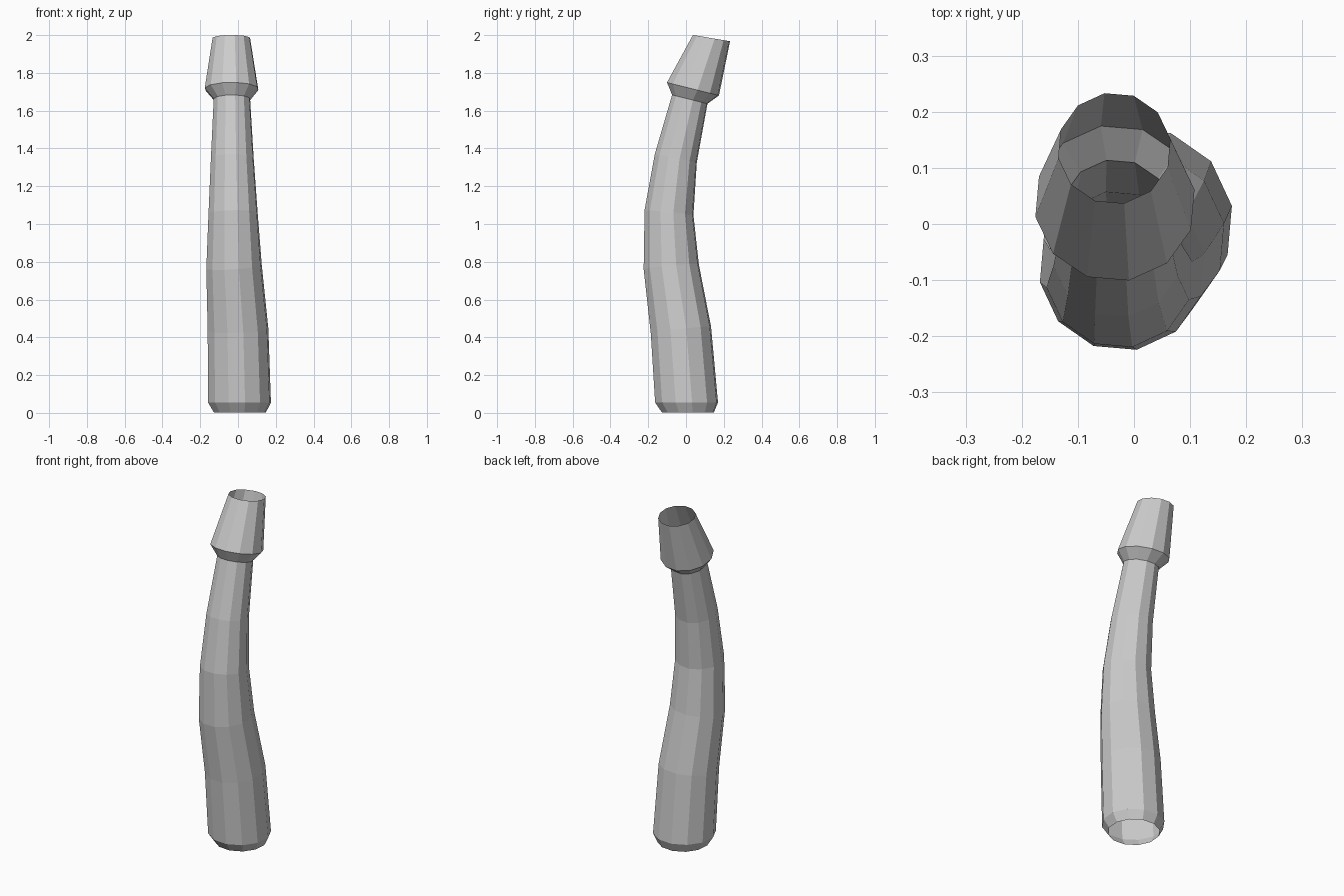
import bpy, bmesh
from math import cos, sin, radians, pi

if "Cube" in bpy.data.objects:
    bpy.data.objects.remove(bpy.data.objects["Cube"])

SIDES = 12
START = radians(10)

# Each ring: centre x, y, z, radius, slope of the ring plane along x and y
RINGS = [
    (0.010, 0.010, 0.003, 0.140, 0.00, 0.00),    # open foot
    (0.008, 0.003, 0.055, 0.169, 0.00, 0.00),    # foot bevel
    (0.000, -0.027, 0.440, 0.163, 0.03, 0.11),
    (-0.021, -0.078, 0.773, 0.149, 0.06, 0.09),
    (-0.026, -0.090, 1.060, 0.132, 0.02, -0.10),
    (-0.030, -0.054, 1.348, 0.115, 0.00, -0.20),
    (-0.032, 0.020, 1.660, 0.098, 0.00, -0.25),  # neck
    (-0.034, 0.037, 1.715, 0.144, 0.00, -0.25),  # collar lip
    (-0.035, 0.135, 1.984, 0.101, 0.00, -0.17),  # open tip
]


def add_ring(bm, cx, cy, cz, r, sx, sy):
    verts = []
    # shorten tilted axis so the ring stays round in its own plane
    fy = 1 / (1 + sy * sy) ** 0.5
    for i in range(SIDES):
        a = START + 2 * pi * i / SIDES
        dx, dy = r * cos(a), r * sin(a) * fy
        verts.append(bm.verts.new((cx + dx, cy + dy, cz + sx * dx + sy * dy)))
    return verts


# Curved open tube with flared collar, lofted ring to ring
bm = bmesh.new()
rings = [add_ring(bm, *ring) for ring in RINGS]
for low, high in zip(rings, rings[1:]):
    for i in range(SIDES):
        j = (i + 1) % SIDES
        bm.faces.new((low[i], low[j], high[j], high[i]))

mesh = bpy.data.meshes.new("curved_tube")
bm.to_mesh(mesh)
bm.free()
bpy.context.collection.objects.link(bpy.data.objects.new("curved_tube", mesh))
